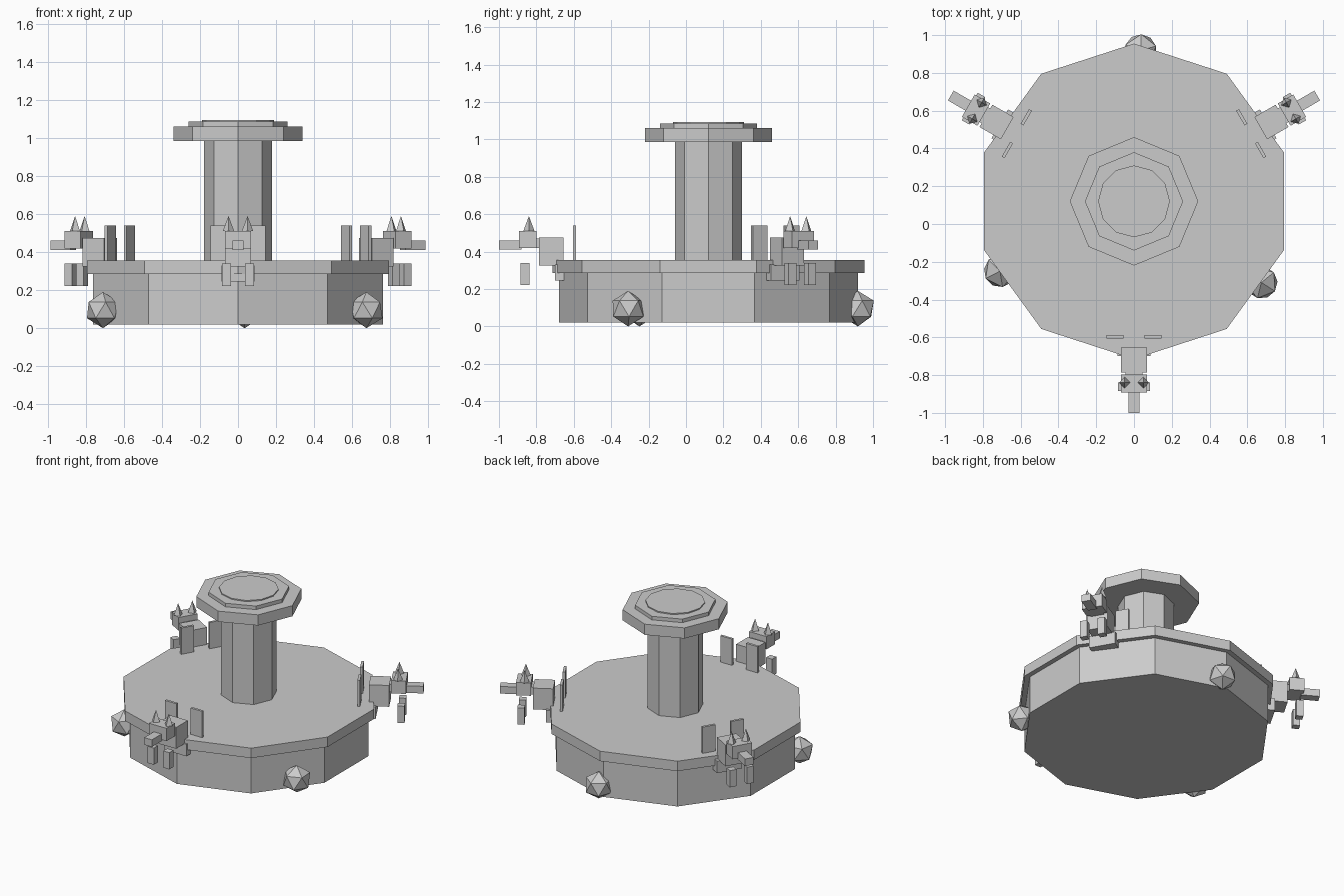
import bpy
from math import radians
from mathutils import Matrix, Vector

if "Cube" in bpy.data.objects:
    bpy.data.objects.remove(bpy.data.objects["Cube"])

STONE = bpy.data.materials.new("stone_grey")
STONE.use_nodes = True
STONE.diffuse_color = (0.6, 0.6, 0.6, 1)
STONE.node_tree.nodes["Principled BSDF"].inputs["Base Color"].default_value = (0.6, 0.6, 0.6, 1)

CENTRE = Vector((0, 0.12, 0))


def finish(name, spin=0):
    """Name and colour the new part, then turn it about the centre axis."""
    obj = bpy.context.object
    obj.name = name
    obj.data.materials.append(STONE)
    bpy.context.view_layer.update()
    turn = Matrix.Translation(CENTRE) @ Matrix.Rotation(radians(spin), 4, "Z")
    obj.matrix_world = turn @ obj.matrix_world
    return obj


def prism(name, sides, radius, z0, z1):
    """Upright prism with one corner facing the back."""
    bpy.ops.mesh.primitive_cylinder_add(vertices=sides, radius=radius,
                                        depth=z1 - z0, location=(0, 0, (z0 + z1) / 2))
    finish(name)


def box(name, spin, x, out, z):
    """Box given by ranges: sideways, outward from the centre, and height."""
    bpy.ops.mesh.primitive_cube_add(
        size=1, location=(sum(x) / 2, -sum(out) / 2, sum(z) / 2))
    bpy.context.object.scale = (x[1] - x[0], out[1] - out[0], z[1] - z[0])
    finish(name, spin)


# Basin, rim slab, column and stepped cap
prism("basin", 10, 0.80, 0.02, 0.29)
prism("rim_slab", 10, 0.835, 0.285, 0.355)
prism("column", 8, 0.18, 0.35, 0.99)
prism("cap", 8, 0.34, 0.985, 1.06)
prism("cap_step", 8, 0.26, 1.055, 1.085)
prism("cap_disc", 12, 0.19, 1.08, 1.093)

# Round knobs set into the basin wall
for i in range(3):
    bpy.ops.mesh.primitive_ico_sphere_add(subdivisions=1, radius=0.095,
                                          location=(0.8, 0, 0.095))
    finish(f"knob_{i + 1}", 87.5 + 120 * i)

# Three winged spouts around the rim
for i in range(3):
    a, n = 120 * i, i + 1
    box(f"bracket_{n}", a, (-0.088, 0.088), (0.70, 0.82), (0.245, 0.33))
    box(f"spout_body_{n}", a, (-0.068, 0.068), (0.775, 0.905), (0.325, 0.475))
    box(f"spout_head_{n}", a, (-0.068, 0.068), (0.918, 1.013), (0.42, 0.51))
    box(f"neck_{n}", a, (-0.045, 0.045), (0.89, 0.93), (0.42, 0.47))
    box(f"snout_{n}", a, (-0.03, 0.03), (1.0, 1.12), (0.41, 0.46))
    for side, s in (("right", -1), ("left", 1)):
        box(f"{side}_wing_{n}", a, sorted((s * 0.055, s * 0.145)),
            (0.708, 0.725), (0.35, 0.54))
        box(f"{side}_leg_{n}", a, sorted((s * 0.037, s * 0.084)),
            (0.958, 1.004), (0.222, 0.34))
        bpy.ops.mesh.primitive_cone_add(vertices=4, radius1=0.03, depth=0.08,
                                        location=(s * 0.05, -0.96, 0.55))
        finish(f"{side}_horn_{n}", a)
